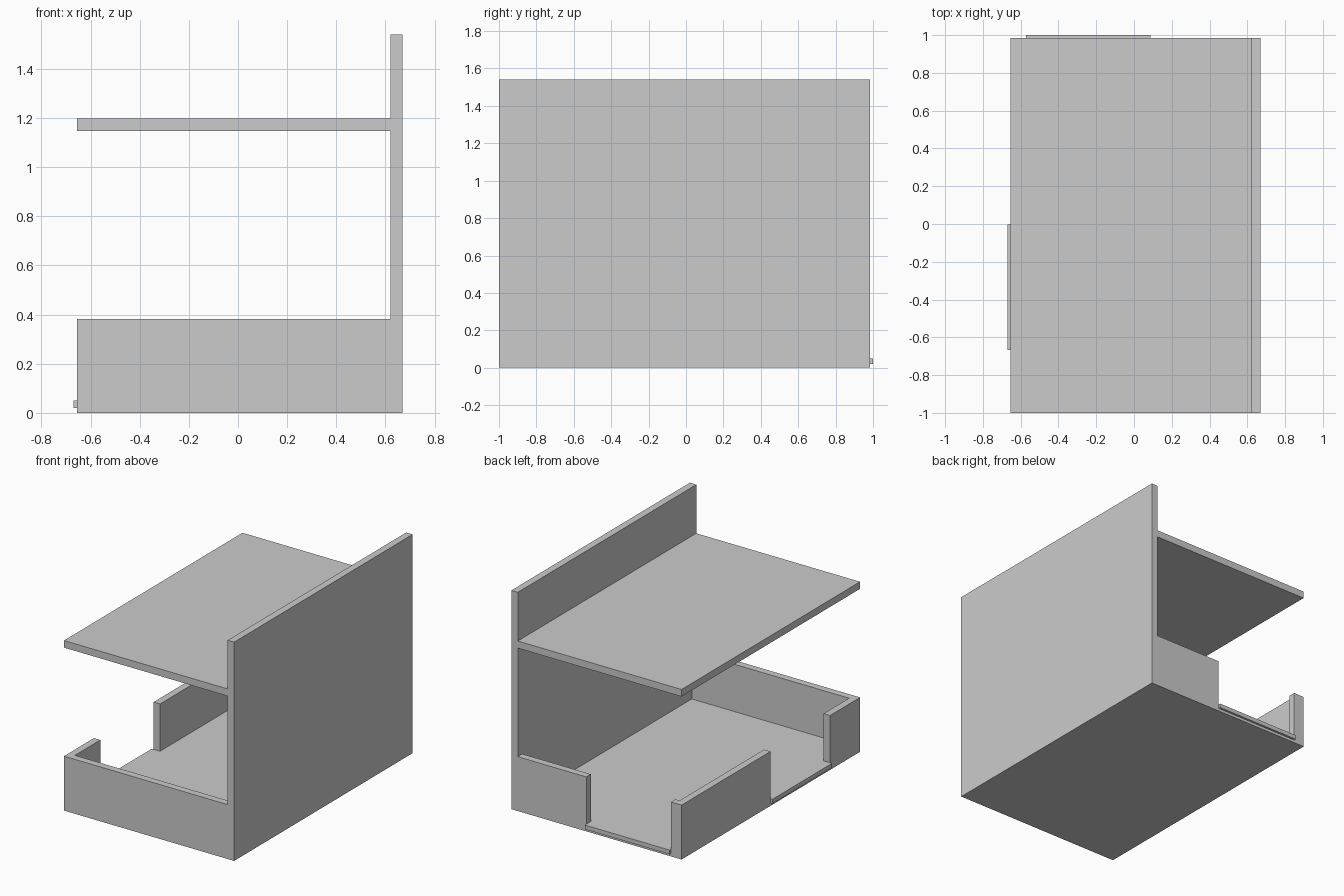
import bpy
import bmesh

if "Cube" in bpy.data.objects:
    bpy.data.objects.remove(bpy.data.objects["Cube"])

X0, X1 = -0.655, 0.67      # outer shell, left and right
Y0, Y1 = -1.0, 0.985       # outer shell, front and back
T = 0.05                   # board thickness
WALL_TOP = 0.383


def new_object(name, bm):
    bmesh.ops.recalc_face_normals(bm, faces=bm.faces)
    mesh = bpy.data.meshes.new(name)
    bm.to_mesh(mesh)
    bm.free()
    obj = bpy.data.objects.new(name, mesh)
    bpy.context.collection.objects.link(obj)
    return obj


def extrude_profile(name, points, y0, y1):
    """Extrude an (x, z) outline along y."""
    bm = bmesh.new()
    face = bm.faces.new([bm.verts.new((x, y0, z)) for x, z in points])
    ext = bmesh.ops.extrude_face_region(bm, geom=[face])
    verts = [g for g in ext["geom"] if isinstance(g, bmesh.types.BMVert)]
    bmesh.ops.translate(bm, verts=verts, vec=(0, y1 - y0, 0))
    return new_object(name, bm)


def box(name, x, y, z):
    return extrude_profile(
        name, [(x[0], z[0]), (x[1], z[0]), (x[1], z[1]), (x[0], z[1])], *y)


def cut(target, cutter):
    mod = target.modifiers.new("cut", 'BOOLEAN')
    mod.operation = 'DIFFERENCE'
    mod.solver = 'EXACT'
    mod.object = cutter
    bpy.context.view_layer.objects.active = target
    bpy.ops.object.modifier_apply(modifier=mod.name)
    bpy.data.objects.remove(cutter)


# Shell: base block, tall side panel and shelf in one outline
shell = extrude_profile("building_shell", [
    (X0, 0), (X1, 0), (X1, 1.54), (X1 - T, 1.54),
    (X1 - T, 1.197), (X0, 1.197), (X0, 1.147), (X1 - T, 1.147),
    (X1 - T, WALL_TOP), (X0, WALL_TOP)], Y0, Y1)

# Hollow room, then the back and left doorways
back_door = (-0.573, 0.087)
left_door = (-0.667, -0.003)
cut(shell, box("room_cutter", (X0 + T, X1 - T), (Y0 + T, Y1 - T), (T, 0.6)))
cut(shell, box("back_door_cutter", back_door, (Y1 - 0.2, Y1 + 0.2), (T, 0.6)))
cut(shell, box("left_door_cutter", (X0 - 0.2, X0 + 0.2), left_door, (T, 0.6)))

# Door sills projecting from the outer faces
box("back_door_sill", back_door, (Y1, 1.0), (0.02, T))
box("left_door_sill", (-0.67, X0), left_door, (0.02, T))
